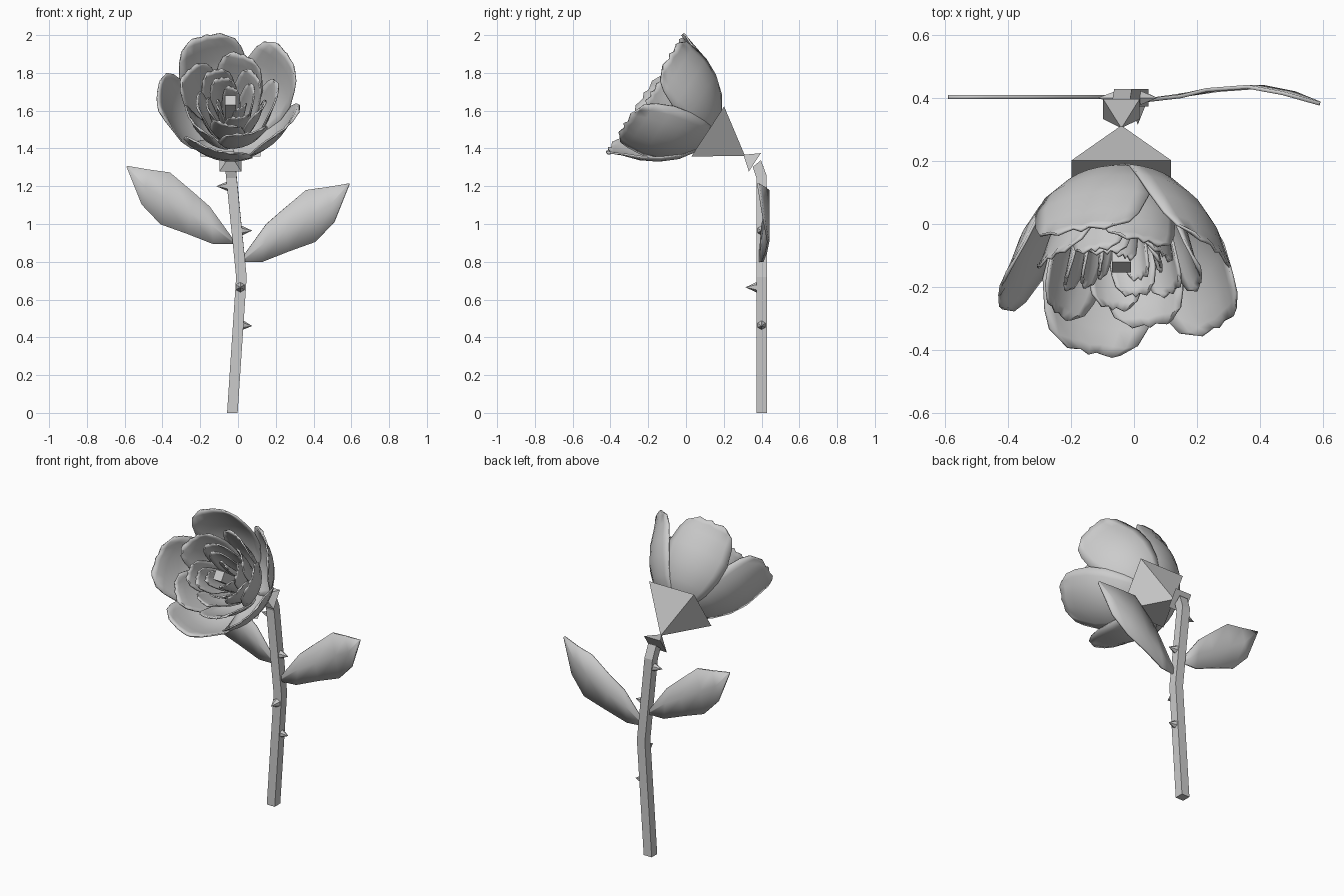
import bpy, bmesh, math, random
from mathutils import Matrix, Vector

random.seed(4)
cube = bpy.data.objects.get("Cube")
if cube:
    bpy.data.objects.remove(cube, do_unlink=True)

grey = bpy.data.materials.new("pale_grey")
grey.use_nodes = True
COLOUR = (0.6, 0.6, 0.6, 1)
grey.diffuse_color = COLOUR
grey.node_tree.nodes["Principled BSDF"].inputs["Base Color"].default_value = COLOUR

# Bloom frame: local z is the axis of the tilted flower
BLOOM = Matrix(((1, 0, 0, -0.04), (0, 0.55, -0.84, 0.115),
                (0, 0.84, 0.55, 1.49), (0, 0, 0, 1)))


def add_part(name, bm, matrix=None, smooth=False, thickness=0):
    bmesh.ops.recalc_face_normals(bm, faces=bm.faces)
    mesh = bpy.data.meshes.new(name)
    bm.to_mesh(mesh)
    bm.free()
    mesh.materials.append(grey)
    obj = bpy.data.objects.new(name, mesh)
    bpy.context.collection.objects.link(obj)
    if matrix:
        obj.matrix_world = matrix
    if smooth:
        bpy.ops.object.select_all(action='DESELECT')
        obj.select_set(True)
        bpy.context.view_layer.objects.active = obj
        bpy.ops.object.shade_smooth_by_angle(angle=math.radians(40))
    if thickness:
        mod = obj.modifiers.new("thickness", 'SOLIDIFY')
        mod.thickness = thickness
        mod.offset = 0
    return obj


def grid_faces(bm, rows):
    for a, b in zip(rows, rows[1:]):
        for i in range(len(a) - 1):
            bm.faces.new((a[i], a[i + 1], b[i + 1], b[i]))


def cone(name, sides, radius, base, tip, frame=None, turn=0):
    base, tip = Vector(base), Vector(tip)
    axis = tip - base
    place = (Matrix.Translation((base + tip) / 2)
             @ axis.to_track_quat('Z', 'Y').to_matrix().to_4x4()
             @ Matrix.Rotation(turn, 4, 'Z'))
    bm = bmesh.new()
    bmesh.ops.create_cone(bm, cap_ends=True, segments=sides, radius1=radius,
                          radius2=0, depth=axis.length, matrix=place)
    return add_part(name, bm, frame)


# Stem: square section swept along a bent path (x, y, z, forward tilt)
bm = bmesh.new()
rings = []
for x, y, z, tilt in ((-0.03, 0.4, 0, 0), (0.018, 0.4, 0.72, 0),
                      (-0.035, 0.4, 1.25, 0.2), (-0.04, 0.375, 1.32, 0.7)):
    turn = Matrix.Rotation(tilt, 3, 'X')
    rings.append([bm.verts.new(Vector((x, y, z)) + turn @ Vector((sx * 0.028, sy * 0.028, 0)))
                  for sx, sy in ((-1, -1), (1, -1), (1, 1), (-1, 1))])
grid_faces(bm, [r + [r[0]] for r in rings])
bm.faces.new(rings[0])
bm.faces.new(rings[-1])
add_part("stem", bm)

# Thorns
for i, (base, tip) in enumerate((((0.015, 0.4, 0.965), (0.075, 0.4, 0.965)),
                                 ((0.02, 0.4, 0.465), (0.075, 0.4, 0.46)),
                                 ((-0.05, 0.4, 1.2), (-0.115, 0.4, 1.2)),
                                 ((0.012, 0.375, 0.665), (0.012, 0.315, 0.665)))):
    cone(f"thorn_{i + 1}", 6, 0.028, base, tip)

# Leaves: paired lower and upper edge points with a midrib between
LEAF = (((0.02, 0.0), (0.02, 0.02)), ((0.13, 0.0), (0.15, 0.2)),
        ((0.27, 0.055), (0.23, 0.27)), ((0.41, 0.105), (0.36, 0.38)),
        ((0.51, 0.21), (0.47, 0.395)), ((0.59, 0.41), (0.587, 0.415)))
CURL = (0.39, 0.405, 0.425, 0.435, 0.415, 0.382)


def leaf(name, side, height, curl):
    bm = bmesh.new()
    rows = []
    for (low, high), y in zip(LEAF, curl):
        row = []
        for t in (0, 0.5, 1):
            x = low[0] + (high[0] - low[0]) * t
            z = low[1] + (high[1] - low[1]) * t
            row.append(bm.verts.new((side * x, y, height + z)))
        rows.append(row)
    grid_faces(bm, rows)
    add_part(name, bm, smooth=True, thickness=0.012)


leaf("left_leaf", 1, 0.8, CURL)
leaf("right_leaf", -1, 0.893, [0.403] * 6)

# Calyx and collar: two pyramids meeting at their tips
cone("calyx", 4, 0.158 * math.sqrt(2), (0, 0, 0), (0, 0, -0.235), BLOOM, math.pi / 4)
cone("collar", 4, 0.058 * math.sqrt(2), (0, 0, -0.297), (0, 0, -0.225), BLOOM, math.pi / 4)

# Petals: (height, radius, half angle) from root to lip
PETAL = ((-0.03, 0.04, 0.9), (0.0, 0.13, 0.85), (0.05, 0.205, 0.78),
         (0.13, 0.275, 0.72), (0.22, 0.325, 0.64), (0.31, 0.355, 0.52),
         (0.36, 0.375, 0.42), (0.385, 0.39, 0.27))
STEPS = 8


def petal(name, angle, radius, height, spread):
    bm = bmesh.new()
    rows = []
    flare = random.uniform(-0.02, 0.02) * radius
    for j, (d, r, half) in enumerate(PETAL):
        t = j / (len(PETAL) - 1)
        row = []
        for i in range(STEPS + 1):
            u = 2 * i / STEPS - 1
            a = angle + u * half * spread
            rr = r * radius + flare * t + 0.012 * u * t
            scallop = 0.008 * t ** 4 * math.cos(u * 3 * math.pi)
            row.append(bm.verts.new((rr * math.cos(a), rr * math.sin(a), d * height + scallop)))
        rows.append(row)
    grid_faces(bm, rows)
    add_part(name, bm, BLOOM, smooth=True, thickness=0.009)


# Rings: (name, count, first angle, radius, height, spread)
for ring, count, start, radius, height, spread in (
        ("outer", 5, 38, 1.0, 1.0, 1.0), ("second", 5, 74, 0.66, 0.93, 1.05),
        ("third", 5, 45, 0.48, 0.88, 1.05), ("fourth", 4, 20, 0.33, 0.84, 1.2),
        ("inner", 3, 80, 0.2, 0.8, 1.4)):
    for k in range(count):
        petal(f"{ring}_petal_{k + 1}", math.radians(start + 360 * k / count),
              radius, height, spread)

# Square pistil in the middle of the bloom
bm = bmesh.new()
bmesh.ops.create_cube(bm, size=1, matrix=Matrix.Translation((0, 0, 0.145))
                      @ Matrix.Diagonal((0.06, 0.06, 0.31, 1)))
add_part("pistil", bm, BLOOM)
